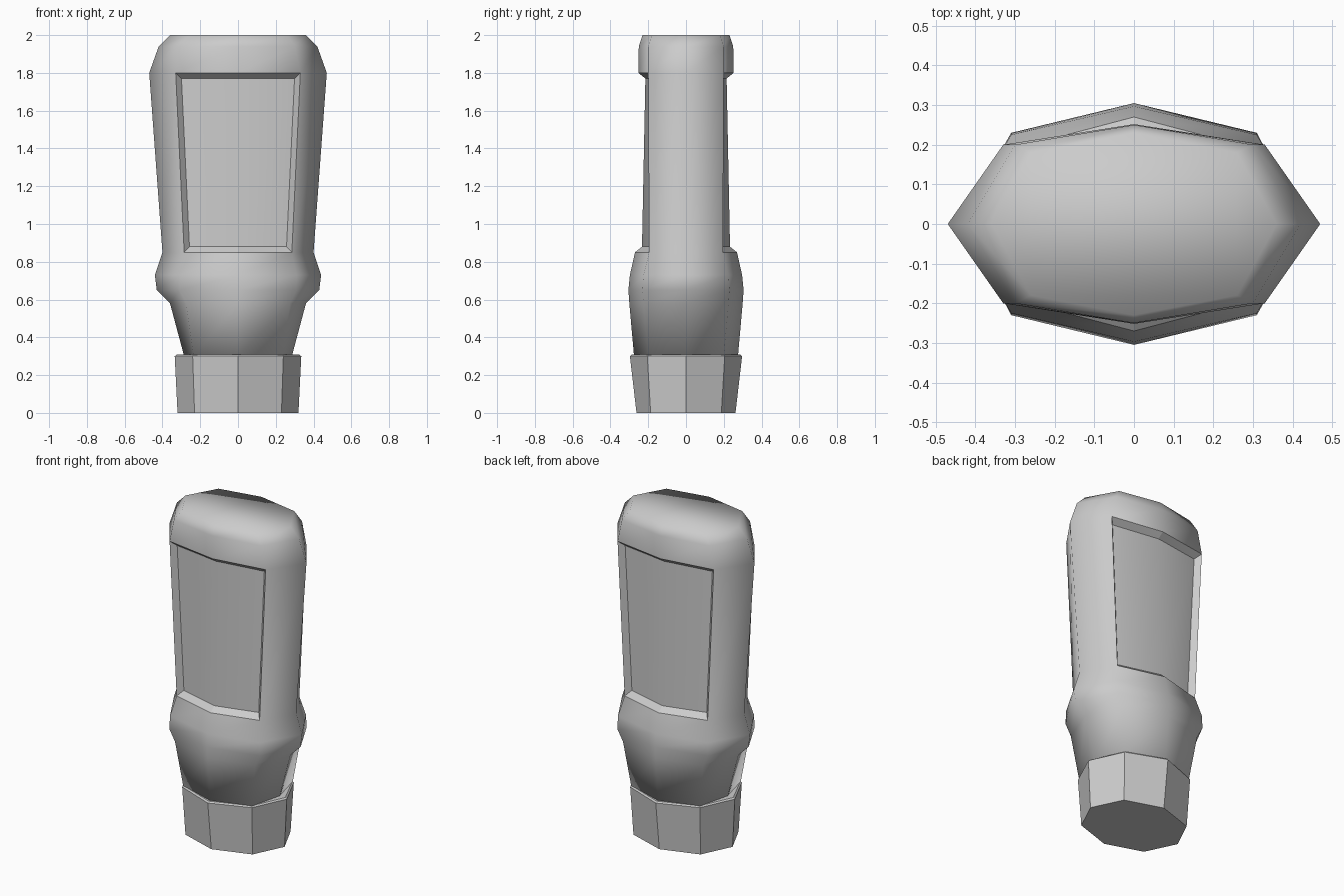
import bpy
import bmesh

if "Cube" in bpy.data.objects:
    bpy.data.objects.remove(bpy.data.objects["Cube"], do_unlink=True)

grey = bpy.data.materials.new("plain_grey")
grey.use_nodes = True
GREY = (0.6, 0.6, 0.6, 1)
grey.diffuse_color = GREY
grey.node_tree.nodes["Principled BSDF"].inputs["Base Color"].default_value = GREY


def ring(bm, z, side, corner_x, corner_y, front):
    """Eight-sided oval: side tips, front and back tips, four corners."""
    a, b = corner_x, corner_y
    points = [(side, 0), (a, b), (0, front), (-a, b),
              (-side, 0), (-a, -b), (0, -front), (a, -b)]
    return [bm.verts.new((x, y, z)) for x, y in points]


def loft(bm, profile):
    """Skin the rings, close both ends, return the bands of faces."""
    rings = [ring(bm, *row) for row in profile]
    bands = []
    for low, high in zip(rings, rings[1:]):
        bands.append([bm.faces.new((low[i], low[(i + 1) % 8], high[(i + 1) % 8], high[i]))
                      for i in range(8)])
    bm.faces.new(rings[0][::-1])
    bm.faces.new(rings[-1])
    bm.normal_update()
    return bands


def finish(bm, name):
    mesh = bpy.data.meshes.new(name)
    bm.to_mesh(mesh)
    bm.free()
    mesh.materials.append(grey)
    obj = bpy.data.objects.new(name, mesh)
    bpy.context.collection.objects.link(obj)
    return obj


# Body: neck, shoulder bulge, tapered block and rounded end
bm = bmesh.new()
bands = loft(bm, [
    (0.30, 0.285, 0.235, 0.20, 0.275),
    (0.58, 0.36, 0.275, 0.225, 0.30),
    (0.65, 0.43, 0.31, 0.23, 0.305),
    (0.73, 0.44, 0.31, 0.225, 0.297),
    (0.85, 0.40, 0.285, 0.195, 0.27),
    (1.80, 0.47, 0.33, 0.20, 0.252),
    (1.94, 0.42, 0.30, 0.20, 0.25),
    (2.00, 0.36, 0.26, 0.18, 0.23),
])
for face in bm.faces:
    face.smooth = True

# Recessed panels on the front and back of the block
for start in (1, 5):
    panel = bands[4][start:start + 2]
    walls = bmesh.ops.inset_region(bm, faces=panel, thickness=0.03,
                                   use_even_offset=True)["faces"]
    inward = -0.037 if start == 1 else 0.037
    for vert in {v for f in panel for v in f.verts}:
        vert.co.y += inward
    for wall in walls:
        wall.smooth = False
        for edge in wall.edges:
            edge.smooth = False
finish(bm, "body")

# Collar: faceted base around the neck
bm = bmesh.new()
loft(bm, [
    (0.0, 0.32, 0.23, 0.187, 0.262),
    (0.30, 0.335, 0.24, 0.205, 0.297),
    (0.308, 0.325, 0.233, 0.20, 0.288),
])
finish(bm, "collar")
